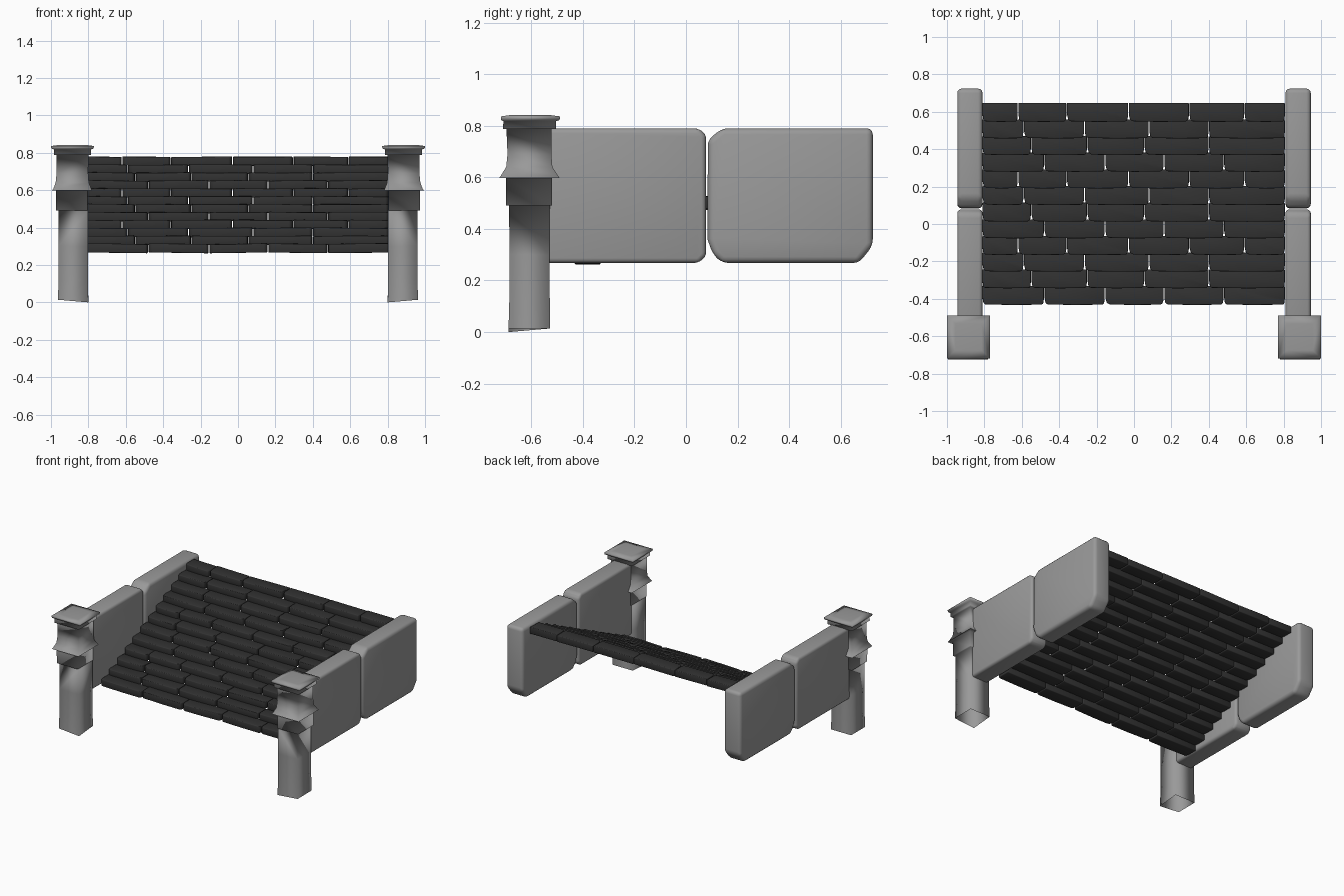
import bpy, bmesh, math, random

if "Cube" in bpy.data.objects:
    bpy.data.objects.remove(bpy.data.objects["Cube"])

random.seed(4)
STONE = (.32, .32, .32, 1)
SLATE = (.032, .032, .032, 1)


def finish(name, bm, bevel, segments, angle, color):
    bmesh.ops.recalc_face_normals(bm, faces=bm.faces)
    me = bpy.data.meshes.new(name)
    bm.to_mesh(me)
    bm.free()
    ob = bpy.data.objects.new(name, me)
    bpy.context.collection.objects.link(ob)
    if bevel:
        mod = ob.modifiers.new("soft_edges", "BEVEL")
        mod.width, mod.segments = bevel, segments
        mod.limit_method, mod.angle_limit = "ANGLE", math.radians(25)
    me.polygons.foreach_set("use_smooth", [True] * len(me.polygons))
    me.set_sharp_from_angle(angle=math.radians(angle))
    mat = bpy.data.materials.new(name + "_material")
    mat.diffuse_color = color
    mat.use_nodes = True
    mat.node_tree.nodes["Principled BSDF"].inputs["Base Color"].default_value = mat.diffuse_color
    me.materials.append(mat)
    return ob


def prism(bm, loop_a, loop_b):
    """Closed solid between two matching loops of points."""
    a = [bm.verts.new(p) for p in loop_a]
    b = [bm.verts.new(p) for p in loop_b]
    n = len(a)
    bm.faces.new(a)
    bm.faces.new(b[::-1])
    for i in range(n):
        bm.faces.new((a[i], a[(i + 1) % n], b[(i + 1) % n], b[i]))


# Square pillar: (outer x, inner x, front y, back y, z) per ring
RINGS = [
    (.962, .800, -.688, -.527, .014), (.960, .803, -.685, -.528, .12),
    (.959, .803, -.684, -.530, .30), (.960, .802, -.686, -.528, .49),
    (.972, .805, -.697, -.520, .49), (.974, .805, -.697, -.520, .598),
    (.995, .780, -.724, -.490, .598), (.988, .784, -.718, -.496, .606),
    (.975, .797, -.697, -.518, .64), (.970, .801, -.692, -.522, .69),
    (.970, .800, -.696, -.522, .787), (.985, .787, -.709, -.503, .787),
    (.984, .787, -.708, -.503, .818), (.998, .772, -.718, -.490, .822),
    (1.0, .770, -.718, -.488, .836), (.955, .815, -.675, -.533, .842),
]


def pillar(side, name):
    bm = bmesh.new()
    rings = []
    for xo, xi, y0, y1, z in RINGS:
        pts = [(xo, y0), (xi, y0), (xi, y1), (xo, y1)]
        rings.append([bm.verts.new((side * x, y, z)) for x, y in pts])
    for lo, hi in zip(rings, rings[1:]):
        for i in range(4):
            j = (i + 1) % 4
            bm.faces.new((lo[i], lo[j], hi[j], hi[i]))
    bm.faces.new(rings[-1])          # the foot stays open
    rings[0][1].co.z = 0             # worn, uneven foot
    finish(name, bm, 0, 0, 100, STONE)


# Side wall stones: outlines in y, z
REAR = [(.14, .79), (.085, .745), (.083, .36), (.105, .30), (.14, .268), (.67, .268),
        (.724, .335), (.724, .79)]
FRONT = [(-.55, .79), (-.55, .268), (.05, .268), (.078, .295), (.078, .765), (.05, .79)]


def wall_stone(side, outline, name, bevel):
    bm = bmesh.new()
    prism(bm, [(side * .810, y, z) for y, z in outline],
          [(side * .945, y, z) for y, z in outline])
    finish(name, bm, bevel, 3, 180, STONE)


for side, label in ((-1, "left"), (1, "right")):
    pillar(side, label + "_pillar")
    wall_stone(side, FRONT, label + "_front_wall_stone", .022)
    wall_stone(side, REAR, label + "_rear_wall_stone", .028)

# Sloping rows of dark stone tiles; the joints repeat every four rows
JOINTS = [
    (-.62, -.36, -.03, .295, .59),
    (-.59, -.265, .08, .40),
    (-.55, -.25, .055, .40),
    (-.48, -.155, .16, .48),
]
ROWS, DEPTH, HEIGHT = 12, .102, .050
bm = bmesh.new()
for row in range(ROWS):
    y1 = .648 - row * .089
    y0 = y1 - DEPTH
    top = .78 - row * .0423
    xs = (-.812,) + JOINTS[row % 4] + (.808,)
    for x0, x1 in zip(xs, xs[1:]):
        g, c = .002, random.uniform(.010, .024)
        a, b = x0 + g, x1 - g
        plan = [(a, y1), (a, y0 + .04), (a + c * .3, y0 + .012), (a + c, y0 + .003),
                ((a + b) / 2, y0), (b - c * .7, y0 + .002), (b - c * .2, y0 + .010),
                (b, y0 + .03), (b, y1)]
        tilt = random.uniform(-.005, .005)
        mid = (a + b) / 2

        def lift(x):
            return tilt * (x - mid) / (b - a)
        prism(bm, [(x, y, top - HEIGHT + lift(x)) for x, y in plan],
              [(x, y, top + lift(x) - random.uniform(0, .003)) for x, y in plan])
finish("sloping_tiles", bm, .013, 2, 100, SLATE)
